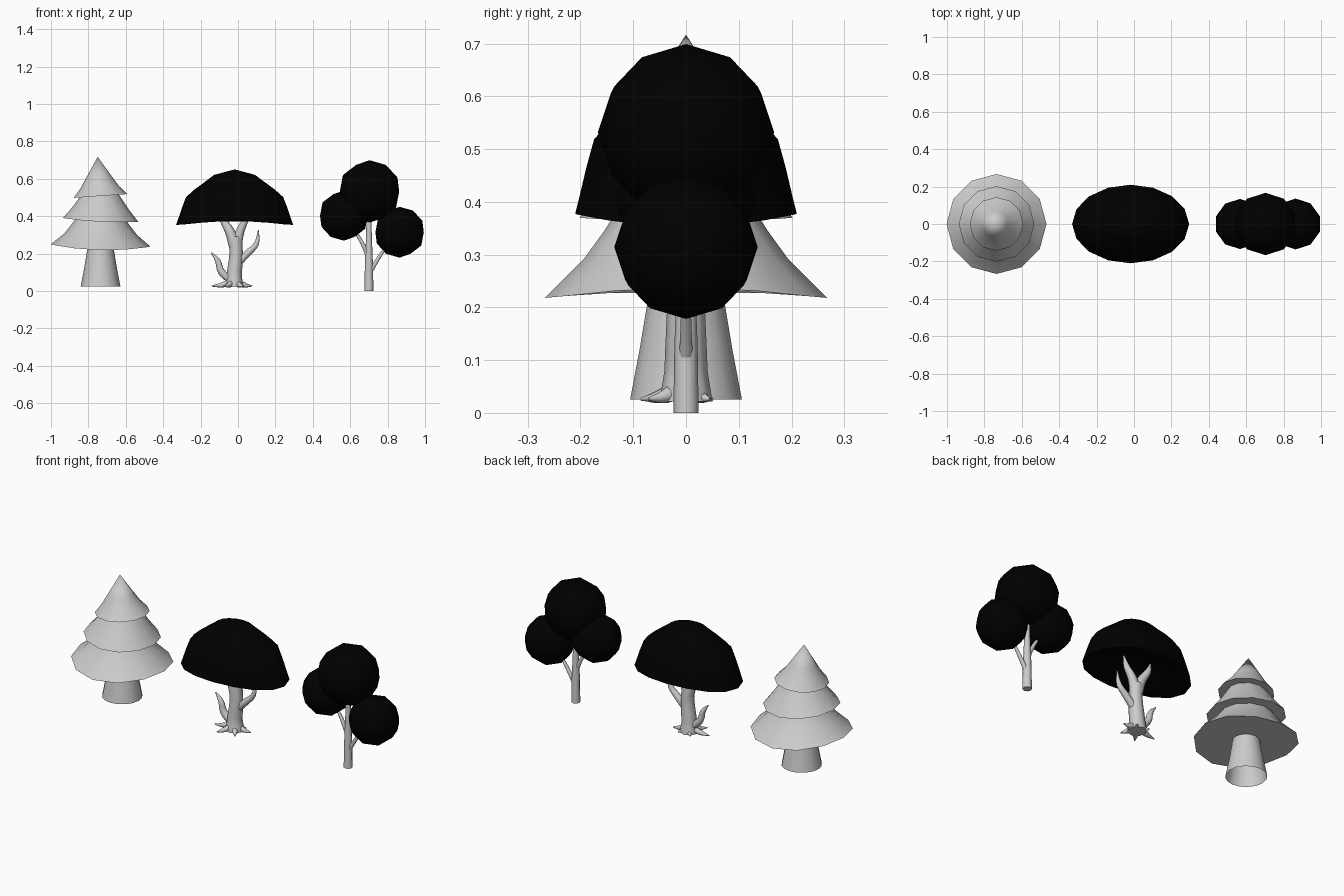
import bpy, bmesh
from math import cos, sin, pi, radians

if "Cube" in bpy.data.objects:
    bpy.data.objects.remove(bpy.data.objects["Cube"])

black = bpy.data.materials.new("black_leaves")
black.diffuse_color = (0, 0, 0, 1)
black.use_nodes = True
black.node_tree.nodes["Principled BSDF"].inputs["Base Color"].default_value = black.diffuse_color


def smooth(ob, angle=40):
    bpy.ops.object.select_all(action='DESELECT')
    ob.select_set(True)
    bpy.context.view_layer.objects.active = ob
    bpy.ops.object.shade_smooth_by_angle(angle=radians(angle))


def revolve(name, centre, rings, n=12, scale=(1, 1), warp=lambda a: 0,
            cap=False, lean=0, mat=None):
    """Join rings (radius, height) of n vertices; warp shifts height by angle."""
    bm = bmesh.new()
    loops = []
    z0, z1 = rings[0][1], rings[-1][1]
    for r, z in rings:
        off = centre[0] + lean * (z - z0) / (z1 - z0 or 1)
        if r == 0:
            loops.append([bm.verts.new((off, centre[1], z))])
            continue
        f = r / rings[0][0]
        loops.append([bm.verts.new((off + r * scale[0] * cos(2 * pi * i / n),
                                    centre[1] + r * scale[1] * sin(2 * pi * i / n),
                                    z + f * f * warp(2 * pi * i / n))) for i in range(n)])
    for a, b in zip(loops, loops[1:]):
        for i in range(n):
            j = (i + 1) % n
            if len(b) == 1:
                bm.faces.new((a[i], a[j], b[0]))
            elif len(a) == 1:
                bm.faces.new((a[0], b[j], b[i]))
            else:
                bm.faces.new((a[i], a[j], b[j], b[i]))
    if cap:
        bm.faces.new(loops[0][::-1])
    bmesh.ops.recalc_face_normals(bm, faces=bm.faces)
    me = bpy.data.meshes.new(name)
    bm.to_mesh(me)
    bm.free()
    ob = bpy.data.objects.new(name, me)
    bpy.context.collection.objects.link(ob)
    if mat:
        me.materials.append(mat)
    smooth(ob)
    return ob


def limb(name, pts):
    """Tapered tube through points (x, y, z, radius)."""
    cu = bpy.data.curves.new(name, 'CURVE')
    cu.dimensions = '3D'
    cu.bevel_depth = 1
    cu.bevel_resolution = 2
    cu.resolution_u = 4
    cu.use_fill_caps = True
    sp = cu.splines.new('BEZIER')
    sp.bezier_points.add(len(pts) - 1)
    for p, (x, y, z, r) in zip(sp.bezier_points, pts):
        p.co = (x, y, z)
        p.radius = r
        p.handle_left_type = p.handle_right_type = 'AUTO'
    ob = bpy.data.objects.new(name, cu)
    bpy.context.collection.objects.link(ob)
    bpy.ops.object.select_all(action='DESELECT')
    ob.select_set(True)
    bpy.context.view_layer.objects.active = ob
    bpy.ops.object.convert(target='MESH')
    smooth(bpy.context.view_layer.objects.active, 50)


# Conifer: open trunk and three skirted tiers with uneven rims
PX = -0.735
revolve("conifer_trunk", (PX, 0), [(.106, .025), (.088, .12), (.068, .24)], n=16)
revolve("conifer_tier_low", (PX, 0),
        [(.267, .218), (.195, .29), (.155, .345), (.12, .40), (.07, .48), (0, .5)],
        warp=lambda a: .025 * cos(a) ** 2 - .006 * cos(a), cap=True)
revolve("conifer_tier_mid", (PX, 0),
        [(.202, .37), (.155, .43), (.115, .49), (.07, .56), (0, .6)],
        warp=lambda a: .01 * cos(a) ** 2 - .01 * cos(a), cap=True)
revolve("conifer_tier_top", (PX, 0),
        [(.143, .508), (.103, .555), (.068, .61), (0, .717)],
        warp=lambda a: .01 * cos(a), cap=True, lean=-.015)

# Spreading tree: domed canopy with hollow underside
revolve("canopy", (-.018, 0),
        [(1, .365), (.96, .40), (.9, .455), (.83, .51), (.69, .547),
         (.46, .597), (.35, .622), (0, .65)],
        n=16, scale=(.313, .21), warp=lambda a: -.012 * cos(2 * a), mat=black)
revolve("canopy_underside", (-.018, 0),
        [(1, .365), (.8, .365), (.5, .42), (0, .45)],
        n=16, scale=(.313, .21), warp=lambda a: -.012 * cos(2 * a), mat=black)

# Spreading tree: trunk, branches and roots
limb("spreading_trunk", [(-.02, 0, .022, .05), (-.02, 0, .08, .041),
                         (-.01, 0, .2, .036), (-.015, 0, .29, .034)])
limb("branch_main_left", [(-.015, 0, .24, .034), (-.045, 0, .32, .026),
                          (-.08, .01, .38, .018), (-.10, .01, .44, .003)])
limb("branch_main_right", [(-.01, 0, .24, .03), (.012, 0, .32, .023),
                           (.04, -.01, .38, .016), (.06, -.01, .44, .003)])
limb("branch_low_left", [(-.03, 0, .05, .02), (-.09, 0, .105, .019),
                         (-.108, 0, .16, .015), (-.142, 0, .205, .003)])
limb("branch_low_right", [(0, 0, .15, .02), (.055, 0, .205, .018),
                          (.097, 0, .25, .014), (.11, 0, .325, .003)])
for i, (x, y) in enumerate([(-.14, -.01), (.075, .01), (-.075, -.085),
                            (.03, -.07), (-.06, .05), (.02, .045)]):
    limb(f"root_{i}", [(-.02, 0, .055, .022),
                       (-.02 + (x + .02) * .55, y * .55, .032, .014),
                       (x, y, .026, .003)])

# Round tree: trunk, two twigs and three ball clusters
limb("round_trunk", [(.70, 0, 0, .024), (.70, 0, .13, .022),
                     (.70, 0, .28, .016), (.70, 0, .42, .012)])
limb("twig_left", [(.70, 0, .17, .013), (.672, 0, .24, .011), (.62, 0, .33, .007)])
limb("twig_right", [(.705, 0, .10, .013), (.735, 0, .15, .011), (.80, 0, .25, .007)])
for name, x, z, r in [("ball_top", .703, .532, .167),
                      ("ball_left", .566, .403, .134),
                      ("ball_right", .864, .314, .136)]:
    bpy.ops.mesh.primitive_ico_sphere_add(subdivisions=2, radius=r, location=(x, 0, z))
    ob = bpy.context.object
    ob.name = name
    ob.data.materials.append(black)
    smooth(ob)
